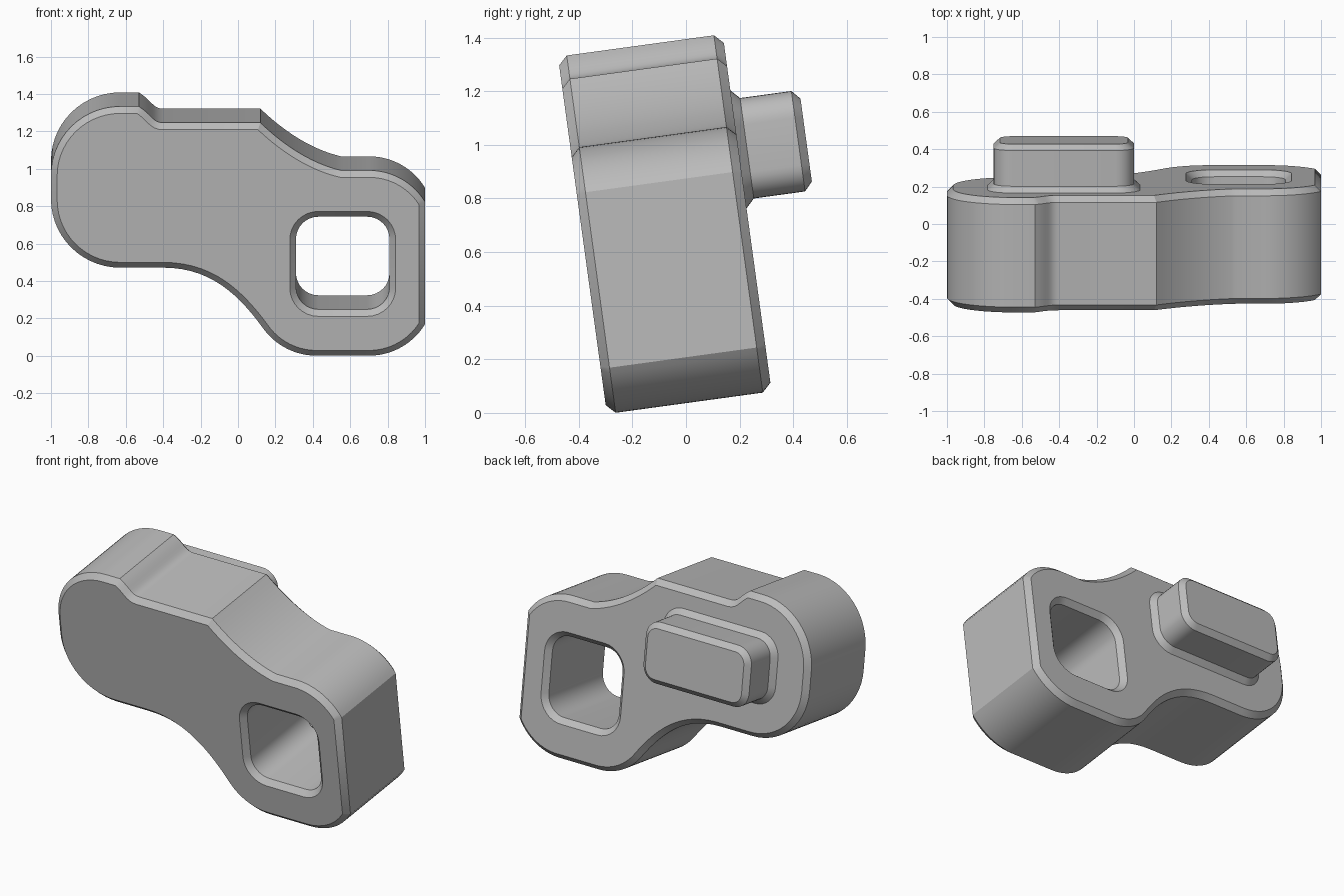
import bpy, bmesh, math
from mathutils import Vector

cube = bpy.data.objects.get("Cube")
if cube:
    bpy.data.objects.remove(cube, do_unlink=True)

TILT = math.radians(7.8)
ORIGIN = (0, -0.295, -0.004)
CHAMFER = 0.033
DEPTH = 0.62

grey = bpy.data.materials.new("plain grey")
grey.use_nodes = True
grey.diffuse_color = (0.5, 0.5, 0.5, 1)
grey.node_tree.nodes["Principled BSDF"].inputs["Base Color"].default_value = (0.5, 0.5, 0.5, 1)


def arc(cx, cz, r, start, end, n=14):
    angles = [math.radians(start + (end - start) * i / n) for i in range(n + 1)]
    return [Vector((cx + r * math.cos(a), cz + r * math.sin(a))) for a in angles]


def bezier(a, b, c, d, n=14):
    a, b, c, d = map(Vector, (a, b, c, d))
    ts = [i / n for i in range(n + 1)]
    return [a * (1 - t) ** 3 + b * 3 * t * (1 - t) ** 2 + c * 3 * t * t * (1 - t) + d * t ** 3
            for t in ts]


def rounded_rect(x0, x1, z0, z1, r):
    return (arc(x1 - r, z0 + r, r, -90, 0, 8) + arc(x1 - r, z1 - r, r, 0, 90, 8)
            + arc(x0 + r, z1 - r, r, 90, 180, 8) + arc(x0 + r, z0 + r, r, 180, 270, 8))


def offset(points, dist):
    """Move a counterclockwise outline outward, keeping mitred corners."""
    result = []
    for i, p in enumerate(points):
        d0 = (p - points[i - 1]).normalized()
        d1 = (points[(i + 1) % len(points)] - p).normalized()
        n0, n1 = Vector((d0.y, -d0.x)), Vector((d1.y, -d1.x))
        result.append(p + (n0 + n1) * dist / (1 + n0.dot(n1)))
    return result


def loft(bm, outline, sections):
    """Join offset copies of an outline along the depth; return the end loops."""
    rings = [[bm.verts.new((p.x, depth, p.y)) for p in offset(outline, dist)]
             for dist, depth in sections]
    for r0, r1 in zip(rings, rings[1:]):
        for i in range(len(outline)):
            j = (i + 1) % len(outline)
            bm.faces.new((r0[i], r0[j], r1[j], r1[i]))
    return [[bm.edges.get((r[i - 1], r[i])) for i in range(len(r))]
            for r in (rings[0], rings[-1])]


def build(name, parts):
    bm = bmesh.new()
    ends = [loft(bm, outline, sections) for outline, sections in parts]
    for side in (0, 1):
        edges = [e for end in ends for e in end[side]]
        bmesh.ops.triangle_fill(bm, edges=edges, use_beauty=True)
    bmesh.ops.recalc_face_normals(bm, faces=bm.faces[:])
    mesh = bpy.data.meshes.new(name)
    bm.to_mesh(mesh)
    bm.free()
    mesh.materials.append(grey)
    obj = bpy.data.objects.new(name, mesh)
    bpy.context.collection.objects.link(obj)
    obj.location = ORIGIN
    obj.rotation_euler.x = TILT
    bpy.ops.object.select_all(action='DESELECT')
    obj.select_set(True)
    bpy.context.view_layer.objects.active = obj
    bpy.ops.object.shade_smooth_by_angle(angle=math.radians(25))
    return obj


# Body outline, counterclockwise from the lower left lobe
end_angle = math.degrees(math.acos(0.3 / 0.35))
body = (
    arc(-0.63, 0.845, 0.37, 180, 270)
    + bezier((-0.4, 0.475), (-0.15, 0.475), (0, 0.335), (0.137, 0.144))
    + arc(0.42, 0.35, 0.35, 216, 270)[1:]
    + arc(0.7, 0.35, 0.35, 270, 360 - end_angle)
    + arc(0.7, 0.65, 0.35, end_angle, 90)
    + bezier((0.55, 1.0), (0.4, 1.035), (0.25, 1.13), (0.12, 1.257))
    + bezier((-0.4, 1.257), (-0.455, 1.257), (-0.46, 1.3), (-0.53, 1.345), 8)
    + arc(-0.63, 0.975, 0.37, 90, 180)
)
hole = rounded_rect(0.31, 0.81, 0.25, 0.75, 0.12)


def chamfered(dist):
    return [(dist, 0), (0, CHAMFER), (0, DEPTH - CHAMFER), (dist, DEPTH)]


build("body_with_hole", [(body, chamfered(-CHAMFER)), (hole, chamfered(CHAMFER))])

# Back peg with a flared foot and a chamfered end
peg = rounded_rect(-0.75, 0, 0.722, 1.1, 0.1)
build("back_peg", [(peg, [(CHAMFER, 0.6), (CHAMFER, DEPTH), (0, 0.652),
                          (0, 0.845), (-CHAMFER, 0.875)])])
